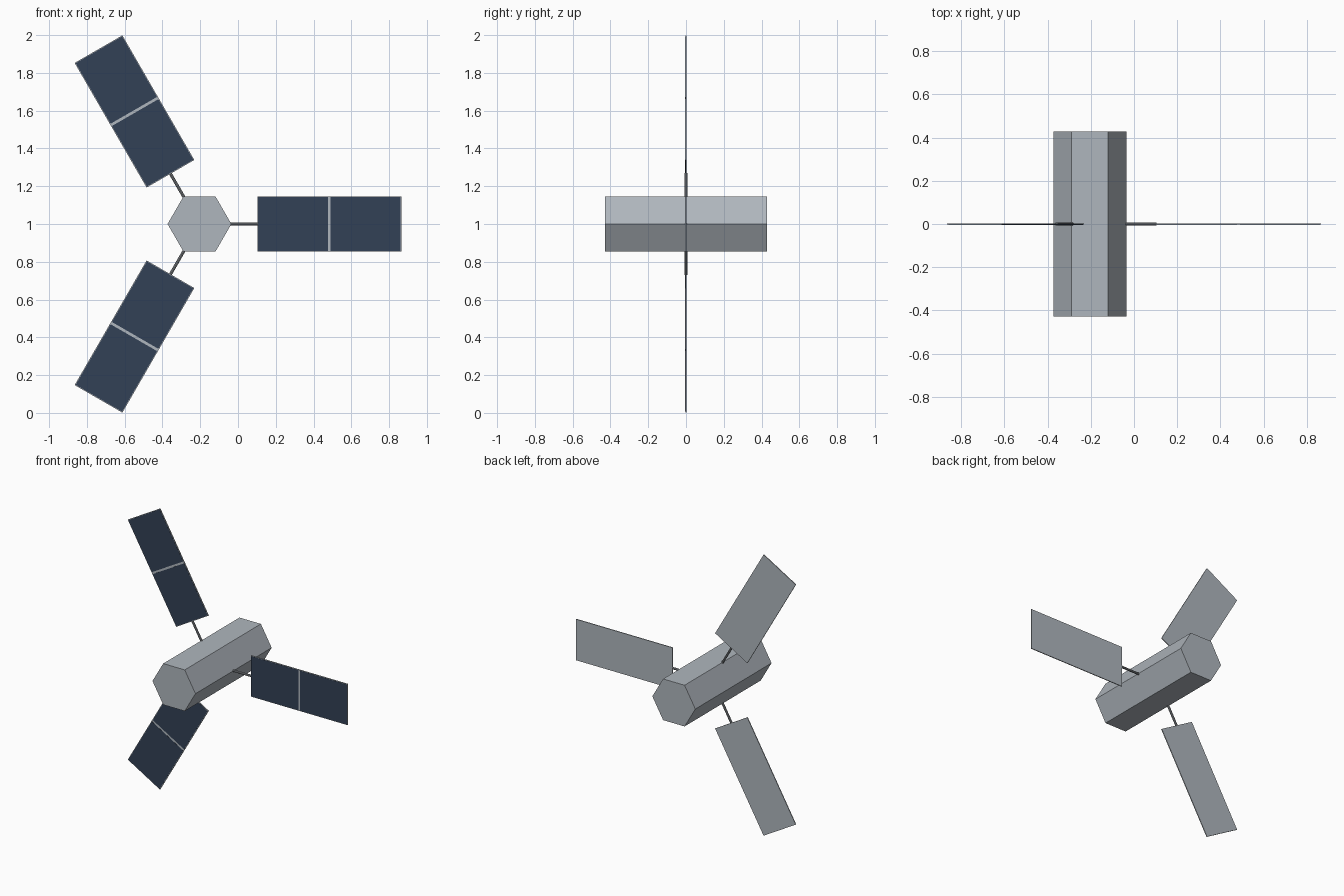
import bpy
import math
from mathutils import Matrix, Vector

cube = bpy.data.objects.get("Cube")
if cube:
    bpy.data.objects.remove(cube, do_unlink=True)


def material(name, colour):
    mat = bpy.data.materials.new(name)
    mat.use_nodes = True
    mat.diffuse_color = colour
    mat.node_tree.nodes["Principled BSDF"].inputs["Base Color"].default_value = colour
    return mat


hull_grey = material("hull grey", (0.43, 0.47, 0.51, 1))
rod_grey = material("rod grey", (0.27, 0.29, 0.31, 1))
cell_blue = material("cell blue", (0.032, 0.052, 0.092, 1))

HUB = Vector((-0.204, 0, 1.0))
HUB_RADIUS, HUB_LENGTH = 0.169, 0.856
PANEL_IN, PANEL_OUT, PANEL_WIDTH = 0.307, 1.069, 0.292
THICK, RIM, GAP = 0.006, 0.004, 0.014


def finish(name, mat, matrix):
    ob = bpy.context.object
    ob.name = name
    ob.data.materials.append(mat)
    ob.data.transform(matrix)
    return ob


def box(name, mat, x0, x1, y0, y1, width, turn):
    """Box reaching outward from the hub along one arm."""
    bpy.ops.mesh.primitive_cube_add(size=1)
    place = Matrix.Translation(((x0 + x1) / 2, (y0 + y1) / 2, 0))
    size = Matrix.Diagonal((x1 - x0, y1 - y0, width, 1))
    return finish(name, mat, turn @ place @ size)


# Hexagonal body lying along y, with corners pointing at the arms
bpy.ops.mesh.primitive_cylinder_add(vertices=6, radius=HUB_RADIUS, depth=HUB_LENGTH)
finish("body", hull_grey, Matrix.Translation(HUB)
       @ Matrix.Rotation(math.pi / 2, 4, 'X') @ Matrix.Rotation(math.pi / 6, 4, 'Z'))

# Three arms, each a rod carrying a two-cell solar panel
for arm, label in enumerate(("left", "lower_right", "upper_right")):
    turn = Matrix.Translation(HUB) @ Matrix.Rotation(arm * math.tau / 3, 4, 'Y')

    rod_start, rod_end = HUB_RADIUS - 0.03, PANEL_IN + 0.002
    bpy.ops.mesh.primitive_cylinder_add(vertices=8, radius=0.008, depth=rod_end - rod_start)
    finish(label + "_rod", rod_grey, turn
           @ Matrix.Translation(((rod_start + rod_end) / 2, 0, 0))
           @ Matrix.Rotation(math.pi / 2, 4, 'Y'))

    box(label + "_panel", hull_grey, PANEL_IN, PANEL_OUT,
        -THICK / 2, THICK / 2, PANEL_WIDTH, turn)

    # Dark cells on the front side only
    middle = (PANEL_IN + PANEL_OUT) / 2
    spans = ((PANEL_IN + RIM, middle - GAP / 2), (middle + GAP / 2, PANEL_OUT - RIM))
    for name, (start, end) in zip(("inner", "outer"), spans):
        box(f"{label}_{name}_cell", cell_blue, start, end,
            -THICK / 2 - 0.001, -THICK / 2 + 0.001, PANEL_WIDTH - 2 * RIM, turn)
